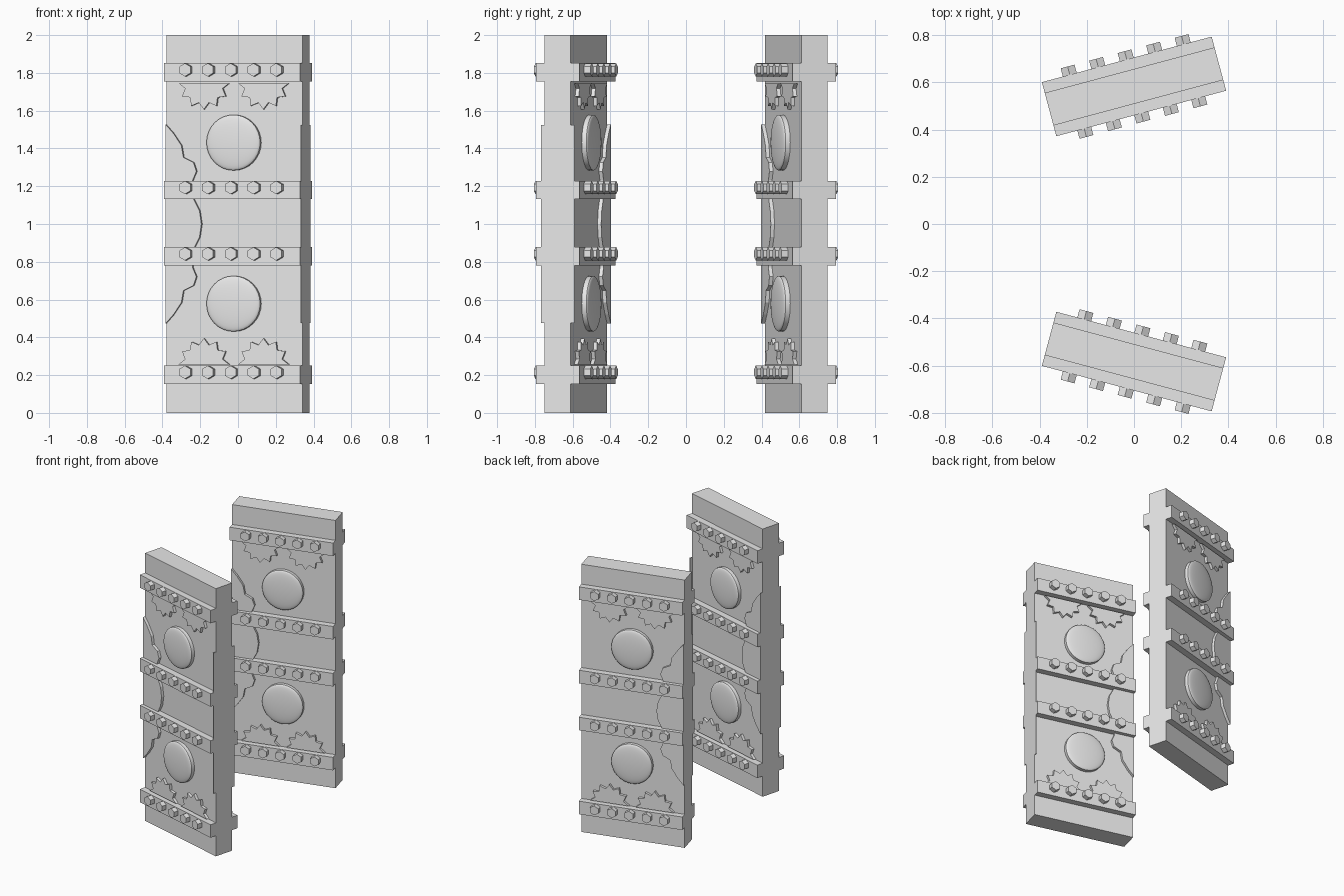
import bpy, bmesh, math
from mathutils import Matrix, Vector

cube = bpy.data.objects.get("Cube")
if cube:
    bpy.data.objects.remove(cube, do_unlink=True)

stone = bpy.data.materials.new("plain grey")
stone.use_nodes = True
grey = (0.8, 0.8, 0.8, 1)
stone.diffuse_color = grey
stone.node_tree.nodes["Principled BSDF"].inputs["Base Color"].default_value = grey

WIDTH, PANEL_T, BAND_T, PLATE_T = 0.745, 0.143, 0.237, 0.183
BAND_Z = (0.202, 0.829, 1.18, 1.803)
BAND_H = 0.097
HALF = WIDTH / 2


def box(bm, size, centre):
    m = Matrix.Translation(centre) @ Matrix.Diagonal((*size, 1))
    bmesh.ops.create_cube(bm, size=1, matrix=m)


def slab(bm, outline, thickness):
    """Extrude an x-z outline through the door, centred on y = 0."""
    face = bm.faces.new([bm.verts.new((x, -thickness / 2, z)) for x, z in outline])
    ext = bmesh.ops.extrude_face_region(bm, geom=[face])["geom"]
    verts = [v for v in ext if isinstance(v, bmesh.types.BMVert)]
    bmesh.ops.translate(bm, verts=verts, vec=(0, thickness, 0))


def lathe(bm, profile, sides, x, side, z):
    """Closed round or polygonal stud, profile of (radius, height from y = 0)."""
    rings = []
    for r, h in profile:
        rings.append([bm.verts.new((x + r * math.sin(2 * math.pi * i / sides), side * h,
                                    z + r * math.cos(2 * math.pi * i / sides)))
                      for i in range(sides)])
    for a, b in zip(rings, rings[1:]):
        for i in range(sides):
            j = (i + 1) % sides
            bm.faces.new((a[i], a[j], b[j], b[i]))
    bm.faces.new(rings[0])
    bm.faces.new(rings[-1])


def finish(name, bm, place, smooth=False):
    bmesh.ops.recalc_face_normals(bm, faces=bm.faces[:])
    mesh = bpy.data.meshes.new(name)
    bm.to_mesh(mesh)
    bm.free()
    mesh.materials.append(stone)
    ob = bpy.data.objects.new(name, mesh)
    ob.matrix_world = place
    bpy.context.collection.objects.link(ob)
    if smooth:
        bpy.ops.object.select_all(action="DESELECT")
        ob.select_set(True)
        bpy.context.view_layer.objects.active = ob
        bpy.ops.object.shade_smooth_by_angle(angle=math.radians(30))


# upper half of the jagged edge plate, mirrored about mid height
JAGGED = [(-HALF, 1.527), (-0.33, 1.48), (-0.286, 1.416), (-0.275, 1.353), (-0.22, 1.326),
          (-0.204, 1.279), (-0.225, 1.23), (-0.218, 1.13), (-0.187, 1.07), (-0.176, 1.0)]


def half_star(cx, cz, up):
    """Half of a twelve-pointed star, opening up or down from its band."""
    pts = []
    for i in range(13):
        a = math.pi * i / 12
        r = 0.106 if i % 2 else 0.138
        pts.append((cx + r * math.cos(a), cz + up * r * math.sin(a)))
    return pts


def door(label, y, angle):
    place = Matrix.Translation((0, y, 0)) @ Matrix.Rotation(math.radians(angle), 4, "Z")

    # main slab
    bm = bmesh.new()
    box(bm, (WIDTH, PANEL_T, 2), (0, 0, 1))
    finish(label + "_panel", bm, place)

    # cross bands
    bm = bmesh.new()
    for z in BAND_Z:
        box(bm, (WIDTH, BAND_T, BAND_H), (0, 0, z))
    finish(label + "_bands", bm, place)

    # hexagonal bolts on both faces
    bm = bmesh.new()
    for z in BAND_Z:
        for i in range(-2, 3):
            for side in (-1, 1):
                lathe(bm, [(0.035, BAND_T / 2 - 0.01), (0.035, BAND_T / 2 + 0.036)],
                      6, i * 0.125, side, z + 0.013)
    finish(label + "_bolts", bm, place)

    # domed round bosses
    bm = bmesh.new()
    base, rim, dome = PANEL_T / 2, 0.025, 0.018
    arc = [(0.147 * math.cos(t), base + rim + dome * math.sin(t))
           for t in (math.pi / 2 * k / 8 for k in range(8))]
    for z in (0.578, 1.431):
        for side in (-1, 1):
            lathe(bm, [(0.147, base - 0.01)] + arc + [(0.004, base + rim + dome)],
                  32, 0, side, z)
    finish(label + "_bosses", bm, place, smooth=True)

    # star plates tucked under the outer bands
    bm = bmesh.new()
    for x in (-0.163, 0.163):
        slab(bm, half_star(x, 0.257, 1), PLATE_T)
        slab(bm, half_star(x, 1.745, -1), PLATE_T)
    finish(label + "_star_plates", bm, place)

    # jagged plate along one edge
    bm = bmesh.new()
    lower = [(x, 2 - z) for x, z in reversed(JAGGED[:-1])]
    slab(bm, JAGGED + lower, PLATE_T)
    finish(label + "_jagged_plate", bm, place)
    return place


front = door("front_door", -0.583, -15)
door("back_door", 0.583, 15)

# thin edge strip on the free end of the front door
bm = bmesh.new()
box(bm, (0.006, PLATE_T, 1.05), (HALF - 0.003, 0, 1.0))
finish("front_door_edge_strip", bm, front)
